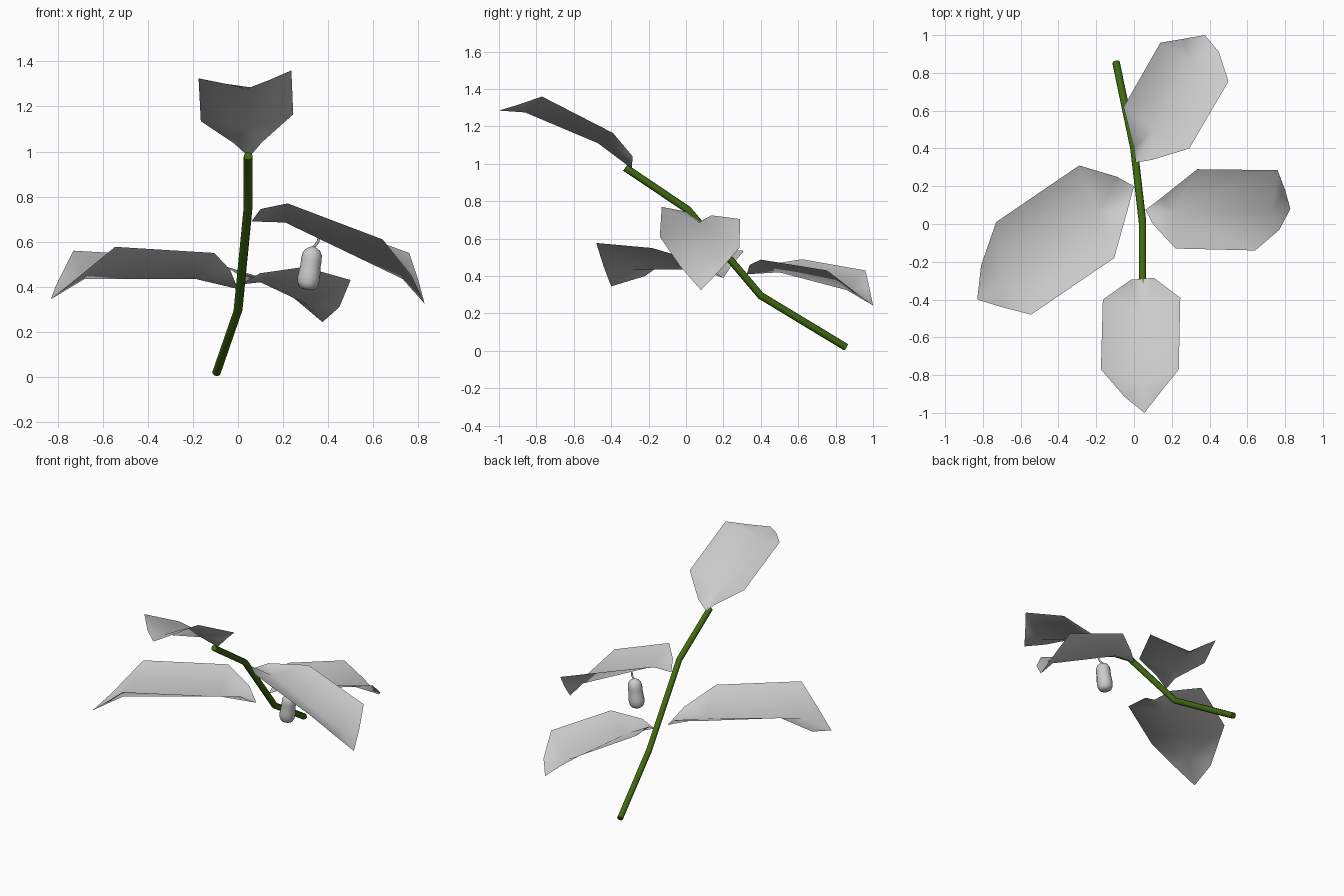
import bpy, bmesh, math
from mathutils import Vector

green = bpy.data.materials.new("stem_green")
green.diffuse_color = (0.05, 0.14, 0.005, 1)


def tube(name, points, radius, res, mat=None):
    cu = bpy.data.curves.new(name, 'CURVE')
    cu.dimensions = '3D'
    cu.bevel_depth = radius
    cu.bevel_resolution = res
    cu.use_fill_caps = True
    sp = cu.splines.new('POLY')
    sp.points.add(len(points) - 1)
    for p, co in zip(sp.points, points):
        p.co = (*co, 1)
    ob = bpy.data.objects.new(name, cu)
    bpy.context.collection.objects.link(ob)
    if mat:
        cu.materials.append(mat)
    bpy.ops.object.select_all(action='DESELECT')
    ob.select_set(True)
    bpy.context.view_layer.objects.active = ob
    bpy.ops.object.convert(target='MESH')
    return bpy.context.object


def finish(name, bm, smooth=True):
    me = bpy.data.meshes.new(name)
    for f in bm.faces:
        f.smooth = smooth
    bm.to_mesh(me)
    bm.free()
    ob = bpy.data.objects.new(name, me)
    bpy.context.collection.objects.link(ob)
    return ob


# Folded leaf: midrib runs base, m1, m2, tip; each side has four rim points
def leaf(name, rib, side_a, side_b):
    bm = bmesh.new()
    base, m1, m2, tip = [bm.verts.new(p) for p in rib]
    for side in (side_a, side_b):
        near, e1, e2, far = [bm.verts.new(p) for p in side]
        for loop in ((base, near, m1), (near, e1, m1), (m1, e1, e2, m2),
                     (e2, far, m2), (far, tip, m2)):
            f = bm.faces.new(loop)
            f.normal_update()
            if f.normal.z < 0:
                f.normal_flip()
    return finish(name, bm)


# Bent stem
tube("stem", [(-0.095, 0.855, 0.02), (0, 0.40, 0.295),
              (0.045, 0.01, 0.755), (0.045, -0.325, 0.98)], 0.02, 2, green)

# Leaves
leaf("top_leaf",
     [(0.05, -0.29, 0.975), (0.045, -0.47, 1.11), (0.04, -0.86, 1.275), (0.055, -1.0, 1.285)],
     [(-0.016, -0.295, 1.035), (-0.165, -0.40, 1.135), (-0.175, -0.77, 1.325), (-0.05, -0.915, 1.30)],
     [(0.105, -0.285, 1.04), (0.245, -0.39, 1.165), (0.237, -0.77, 1.36), (0.145, -0.885, 1.32)])
leaf("right_leaf",
     [(0.06, 0.075, 0.69), (0.21, 0.07, 0.685), (0.73, 0.08, 0.435), (0.828, 0.08, 0.325)],
     [(0.10, 0.0, 0.745), (0.22, -0.13, 0.77), (0.642, -0.14, 0.61), (0.77, -0.03, 0.45)],
     [(0.14, 0.135, 0.725), (0.335, 0.29, 0.705), (0.76, 0.285, 0.55), (0.80, 0.18, 0.43)])
leaf("left_leaf",
     [(0.0, 0.20, 0.39), (-0.19, 0.065, 0.435), (-0.68, -0.285, 0.435), (-0.83, -0.40, 0.345)],
     [(-0.035, 0.07, 0.475), (-0.105, -0.18, 0.55), (-0.545, -0.48, 0.577), (-0.70, -0.44, 0.45)],
     [(-0.09, 0.25, 0.465), (-0.29, 0.31, 0.535), (-0.73, 0.01, 0.56), (-0.81, -0.22, 0.40)])
leaf("back_leaf",
     [(0.01, 0.325, 0.41), (0.10, 0.50, 0.42), (0.30, 0.86, 0.325), (0.375, 1.0, 0.243)],
     [(0.098, 0.34, 0.46), (0.293, 0.40, 0.488), (0.50, 0.755, 0.43), (0.45, 0.91, 0.31)],
     [(0.0, 0.40, 0.455), (-0.055, 0.62, 0.49), (0.14, 0.96, 0.43), (0.26, 0.98, 0.34)])

# Hanging pod: lathe profile around a slightly tilted axis
profile = [(0, 0), (0.022, 0.001), (0.038, 0.010), (0.047, 0.028), (0.050, 0.055),
           (0.047, 0.085), (0.045, 0.11), (0.046, 0.135), (0.043, 0.16),
           (0.033, 0.178), (0.018, 0.188), (0.007, 0.193), (0, 0.195)]
bm = bmesh.new()
vs = [bm.verts.new((r, 0, z)) for r, z in profile]
es = [bm.edges.new(p) for p in zip(vs, vs[1:])]
bmesh.ops.spin(bm, geom=vs + es, cent=(0, 0, 0), axis=(0, 0, 1),
               angle=math.tau, steps=16)
bmesh.ops.remove_doubles(bm, verts=bm.verts, dist=1e-4)
bmesh.ops.recalc_face_normals(bm, faces=bm.faces)
pod = finish("pod", bm)
pod.location = (0.307, 0.09, 0.387)
pod.rotation_euler = (0, math.radians(8), 0)

# Short curved stalk from the leaf midrib to the pod
tube("pod_stalk", [(0.358, 0.08, 0.615), (0.355, 0.083, 0.60),
                   (0.344, 0.088, 0.585), (0.333, 0.09, 0.573)], 0.006, 1)
